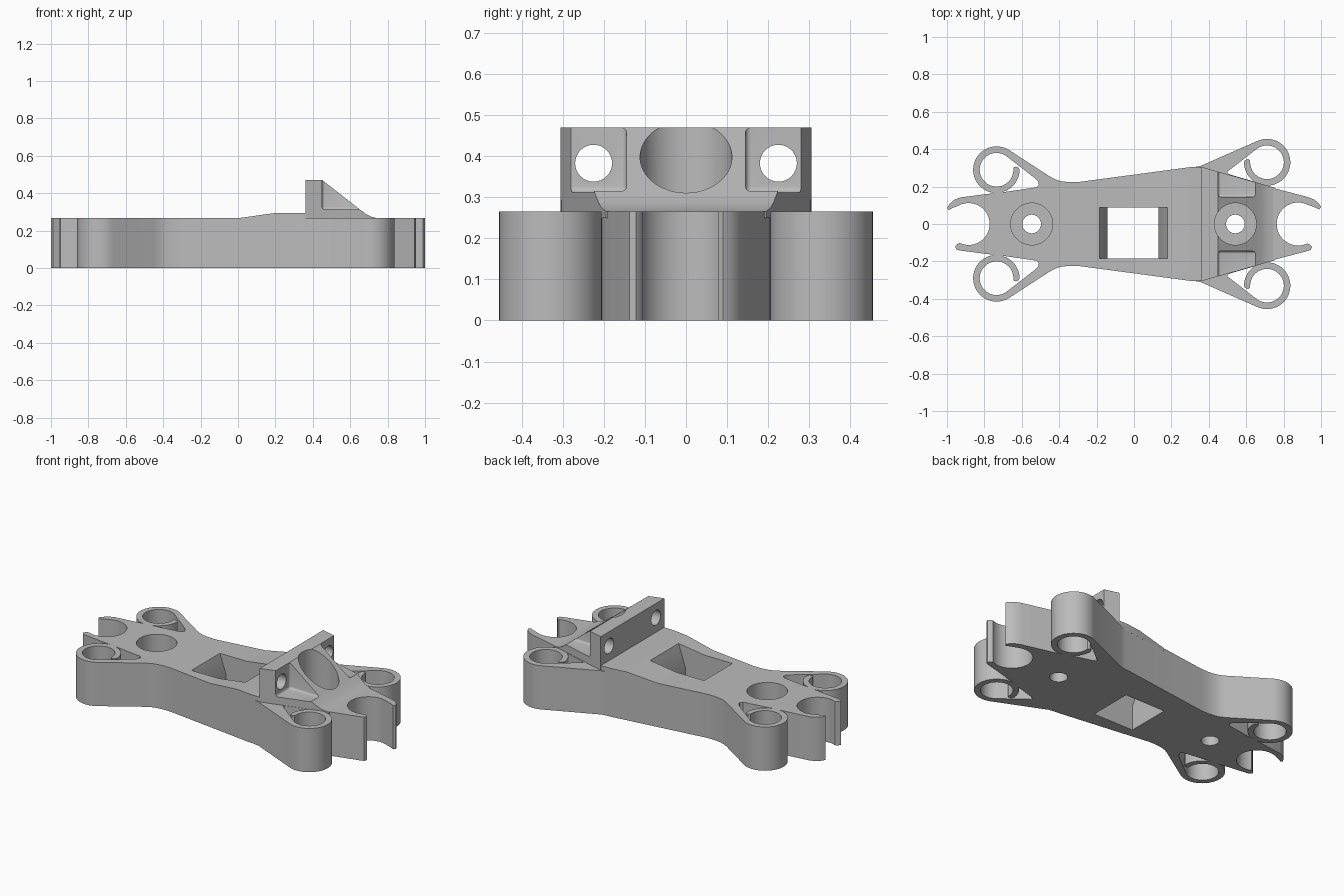
import bpy, bmesh
from math import cos, sin, radians

cube = bpy.data.objects.get("Cube")
if cube:
    bpy.data.objects.remove(cube, do_unlink=True)

GREY = (0.5, 0.5, 0.5, 1)
grey = bpy.data.materials.new("plain grey")
grey.use_nodes = True
grey.diffuse_color = GREY
grey.node_tree.nodes["Principled BSDF"].inputs["Base Color"].default_value = GREY

TOP = 0.266          # thickness of the flat plate
RING, BORE = 0.125, 0.09   # outer and inner radius of the curled clips


def arc(c, r, a0, a1, n=28):
    steps = [radians(a0 + (a1 - a0) * i / n) for i in range(n + 1)]
    return [(c[0] + r * cos(a), c[1] + r * sin(a)) for a in steps]


def flip(points):
    return [(x, -y) for x, y in reversed(points)]


def finish(name, bm):
    bmesh.ops.recalc_face_normals(bm, faces=bm.faces[:])
    mesh = bpy.data.meshes.new(name)
    bm.to_mesh(mesh)
    bm.free()
    mesh.materials.append(grey)
    ob = bpy.data.objects.new(name, mesh)
    bpy.context.collection.objects.link(ob)
    return ob


def prism(name, points, z0, z1, top_points=None):
    """Solid between an outline at z0 and a matching outline at z1."""
    bm = bmesh.new()
    low = [bm.verts.new((x, y, z0)) for x, y in points]
    high = [bm.verts.new((x, y, z1)) for x, y in top_points or points]
    bm.faces.new(low)
    bm.faces.new(high)
    for i in range(len(low)):
        j = (i + 1) % len(low)
        bm.faces.new((low[i], low[j], high[j], high[i]))
    return finish(name, bm)


def loft(name, stations, width, base):
    """Solid whose top follows (x, z) stations and whose sides follow width(x)."""
    bm = bmesh.new()
    rows = []
    for x, z in stations:
        w = width(x)
        corners = ((-w, base), (w, base), (w, z), (-w, z))
        rows.append([bm.verts.new((x, y, h)) for y, h in corners])
    for a, b in zip(rows, rows[1:]):
        for i in range(4):
            j = (i + 1) % 4
            bm.faces.new((a[i], a[j], b[j], b[i]))
    bm.faces.new(rows[0])
    bm.faces.new(rows[-1])
    return finish(name, bm)


def activate(ob):
    bpy.ops.object.select_all(action='DESELECT')
    bpy.context.view_layer.objects.active = ob
    ob.select_set(True)


def cut(ob, cutters):
    activate(ob)
    for cutter in cutters:
        mod = ob.modifiers.new("cut", 'BOOLEAN')
        mod.operation, mod.solver, mod.object = 'DIFFERENCE', 'EXACT', cutter
        bpy.ops.object.modifier_apply(modifier=mod.name)


def rect(x0, x1, y0, y1):
    return [(x0, y0), (x1, y0), (x1, y1), (x0, y1)]


# Plate outline: one long edge, mirrored, joined by the open claws at both ends
left_c, right_c = (-0.735, 0.29), (0.711, 0.33)
waist = [(-0.45, 0.254), (-0.42, 0.238), (-0.39, 0.229), (-0.35, 0.224), (-0.3, 0.224),
         (0.28, 0.301), (0.32, 0.304), (0.355, 0.31)]
edge = ([(-0.93, 0.142)] + arc(left_c, RING, -95, -303) + waist
        + arc(right_c, RING, 113, -106) + [(0.93, 0.144)])
outline = (edge
           + [(0.965, 0.13), (0.99, 0.108), (1.0, 0.09), (0.99, 0.078), (0.965, 0.09)]
           + arc((0.878, 0), 0.115, 62, 295)
           + [(0.943, -0.112), (0.952, -0.122), (0.945, -0.138)]
           + flip(edge)
           + [(-0.948, -0.137), (-0.957, -0.122), (-0.945, -0.108)]
           + arc((-0.884, 0), 0.112, -115, 118)
           + [(-0.965, 0.088), (-0.99, 0.075), (-1.0, 0.086), (-0.985, 0.108), (-0.96, 0.13)])
plate = prism("plate", outline, 0, TOP)

# Raised ramp on the plate
ramp = loft("ramp", [(0, TOP), (0.2, 0.294), (0.3, 0.294), (0.37, 0.294)],
            lambda x: min(0.264 + 0.133 * x, 0.304), 0.25)

# Upright bracket with a sloping gusset that narrows with the plate
bracket = loft("bracket",
               [(0.36, 0.47), (0.45, 0.47), (0.655, 0.31), (0.685, 0.288),
                (0.71, 0.275), (0.75, TOP - 0.001)],
               lambda x: 0.307 - 0.2835 * (x - 0.355), 0.25)

# Clip cavities and the curled hooks inside them
left_void = ([(-0.53, 0.245), (-0.514, 0.228), (-0.509, 0.21), (-0.522, 0.196)]
             + [(-0.7, 0.17)] + arc(left_c, BORE, -75, -307))
right_void = (arc(right_c, BORE, 128, -120, 32)[::1]
              + [(0.65, 0.225), (0.515, 0.264), (0.5, 0.272), (0.5, 0.282), (0.51, 0.288)])
left_hook = (arc(left_c, RING - 0.002, -100, 0)
             + [(-0.618, 0.302), (-0.632, 0.307), (-0.644, 0.302)] + arc(left_c, BORE, 0, -100))
right_hook = (arc(right_c, RING - 0.002, 280, 180)
              + [(0.594, 0.342), (0.608, 0.347), (0.62, 0.342)] + arc(right_c, BORE, 180, 280))
voids, parts = [], [plate, ramp, bracket]
for end, void, hook in (("left", left_void, left_hook), ("right", right_void, right_hook)):
    for side, turn in (("back", list), ("front", flip)):
        voids.append(prism("cavity", turn(void), -0.1, 0.4))
        parts.append(prism(f"{end}_{side}_hook", turn(hook), 0, TOP))

# Counterbored screw holes
bores = []
for x in (-0.547, 0.542):
    bores.append(prism("counterbore", arc((x, 0), 0.112, 0, 352.5, 47), 0.1, 0.7))
    bores.append(prism("screw_hole", arc((x, 0), 0.05, 0, 348.75, 31), -0.1, 0.2))

# Window with two tapered walls above a straight opening
window = [prism("window", rect(-0.142, 0.131, -0.184, 0.088), -0.1, 0.4),
          prism("window_taper", rect(-0.142, 0.131, -0.184, 0.088), 0.15, 0.3,
                rect(-0.196, 0.182, -0.184, 0.088))]

# Bolt pockets and cross holes of the bracket
pockets = []
for s in (-1, 1):
    pocket = prism("pocket", rect(0.45, 0.655, *sorted((s * 0.145, s * 0.4))), 0.312, 0.6)
    activate(pocket)
    mod = pocket.modifiers.new("round", 'BEVEL')
    mod.width, mod.segments = 0.014, 4
    bpy.ops.object.modifier_apply(modifier=mod.name)
    hole = prism("cross_hole", arc((0, 0), 0.045, 0, 348.75, 31), 0.3, 0.6)
    for v in hole.data.vertices:
        x, y, z = v.co
        v.co = (z, s * 0.225 + x, 0.383 + y)
    pockets += [pocket, hole]

cut(plate, voids + bores + window)
cut(ramp, window)
cut(bracket, bores[2:3] + pockets)
for cutter in voids + bores + window + pockets:
    bpy.data.objects.remove(cutter, do_unlink=True)

# Smooth curves, crisp edges
for ob in parts:
    activate(ob)
    bpy.ops.object.shade_smooth_by_angle(angle=radians(30))
